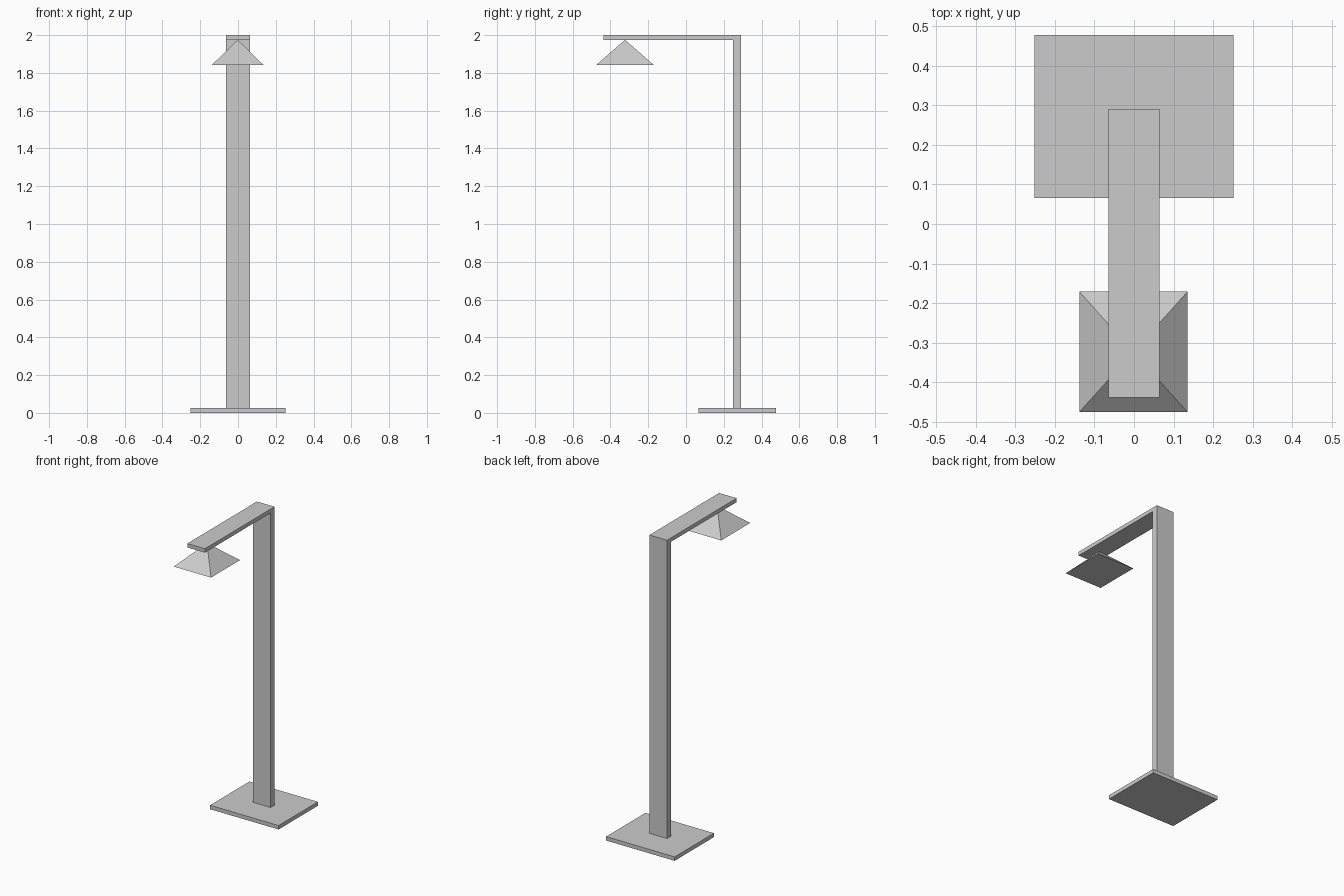
import bpy, bmesh

if "Cube" in bpy.data.objects:
    bpy.data.objects.remove(bpy.data.objects["Cube"])


def make_object(name, bm):
    bmesh.ops.recalc_face_normals(bm, faces=bm.faces)
    mesh = bpy.data.meshes.new(name)
    bm.to_mesh(mesh)
    bm.free()
    obj = bpy.data.objects.new(name, mesh)
    bpy.context.collection.objects.link(obj)
    return obj


def extrude_profile(name, profile, half_width):
    """Extrude a side profile of (y, z) points symmetrically along x."""
    bm = bmesh.new()
    face = bm.faces.new([bm.verts.new((-half_width, y, z)) for y, z in profile])
    ext = bmesh.ops.extrude_face_region(bm, geom=[face])
    moved = [g for g in ext["geom"] if isinstance(g, bmesh.types.BMVert)]
    bmesh.ops.translate(bm, verts=moved, vec=(2 * half_width, 0, 0))
    return make_object(name, bm)


# Flat foot plate
extrude_profile("base_plate",
                [(0.066, 0), (0.477, 0), (0.477, 0.026), (0.066, 0.026)], 0.251)

# Post and overhanging arm, one bent flat bar
extrude_profile("post_and_arm",
                [(0.248, 0.026), (0.29, 0.026), (0.29, 2.0),
                 (-0.438, 2.0), (-0.438, 1.974), (0.248, 1.974)], 0.0645)

# Pyramid lamp shade hanging by its tip from the arm
bm = bmesh.new()
rim = [bm.verts.new((x, y, 1.842)) for x, y in
       [(-0.138, -0.475), (0.135, -0.475), (0.135, -0.171), (-0.138, -0.171)]]
tip = bm.verts.new((-0.0015, -0.323, 1.975))
bm.faces.new(rim)
for i in range(4):
    bm.faces.new((rim[i], rim[(i + 1) % 4], tip))
make_object("lamp_shade", bm)
